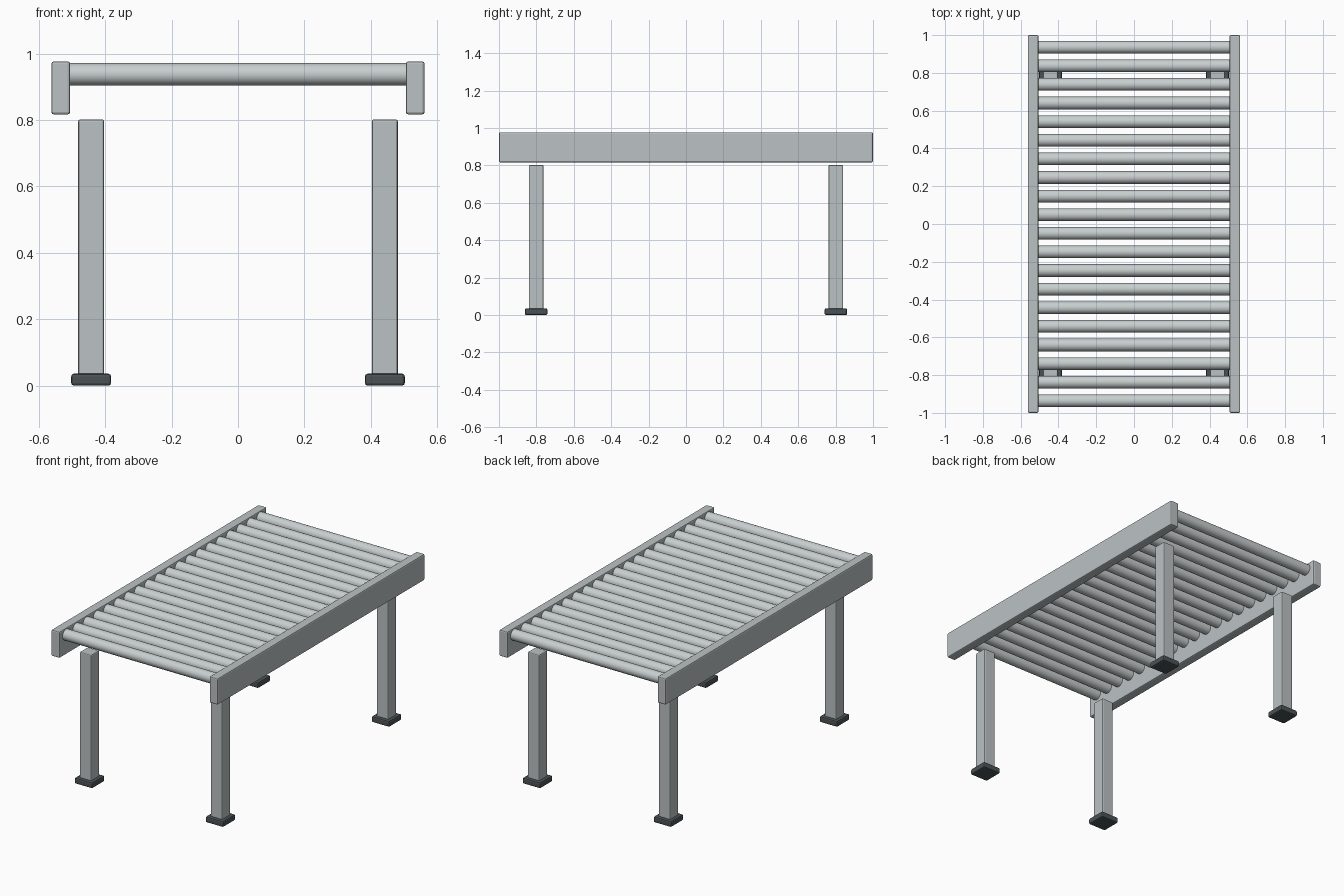
import bpy
import math

if "Cube" in bpy.data.objects:
    bpy.data.objects.remove(bpy.data.objects["Cube"])


def material(name, rgb):
    m = bpy.data.materials.new(name)
    m.diffuse_color = (*rgb, 1)
    m.use_nodes = True
    m.node_tree.nodes["Principled BSDF"].inputs["Base Color"].default_value = m.diffuse_color
    return m


frame_grey = material("frame grey", (0.50, 0.54, 0.55))
roller_grey = material("roller grey", (0.58, 0.62, 0.62))
foot_dark = material("dark rubber", (0.07, 0.085, 0.09))


def box(name, center, size, mat, bevel):
    bpy.ops.mesh.primitive_cube_add(size=1, location=center)
    ob = bpy.context.object
    ob.name = name
    ob.scale = size
    bpy.ops.object.transform_apply(location=False, rotation=False, scale=True)
    mod = ob.modifiers.new("soft edges", "BEVEL")
    mod.width = bevel
    mod.segments = 2
    ob.data.materials.append(mat)
    return ob


# side rails, legs and foot pads
for sx, side in ((-1, "left"), (1, "right")):
    box(f"{side}_rail", (sx * 0.534, 0, 0.897), (0.056, 2.0, 0.16), frame_grey, 0.007)
    for sy, end in ((-1, "front"), (1, "back")):
        x, y = sx * 0.4425, sy * 0.801
        box(f"{end}_{side}_leg", (x, y, 0.411), (0.078, 0.078, 0.782), frame_grey, 0.006)
        box(f"{end}_{side}_foot", (x, y, 0.018), (0.12, 0.12, 0.036), foot_dark, 0.008)

# row of rollers between the rails
COUNT = 20
for i in range(COUNT):
    y = -0.936 + i * 1.872 / (COUNT - 1)
    bpy.ops.mesh.primitive_cylinder_add(vertices=32, radius=0.0335, depth=1.014,
                                        location=(0, y, 0.938),
                                        rotation=(0, math.pi / 2, 0))
    ob = bpy.context.object
    ob.name = f"roller_{i + 1}"
    ob.data.materials.append(roller_grey)
    bpy.ops.object.shade_smooth_by_angle(angle=math.radians(40))
